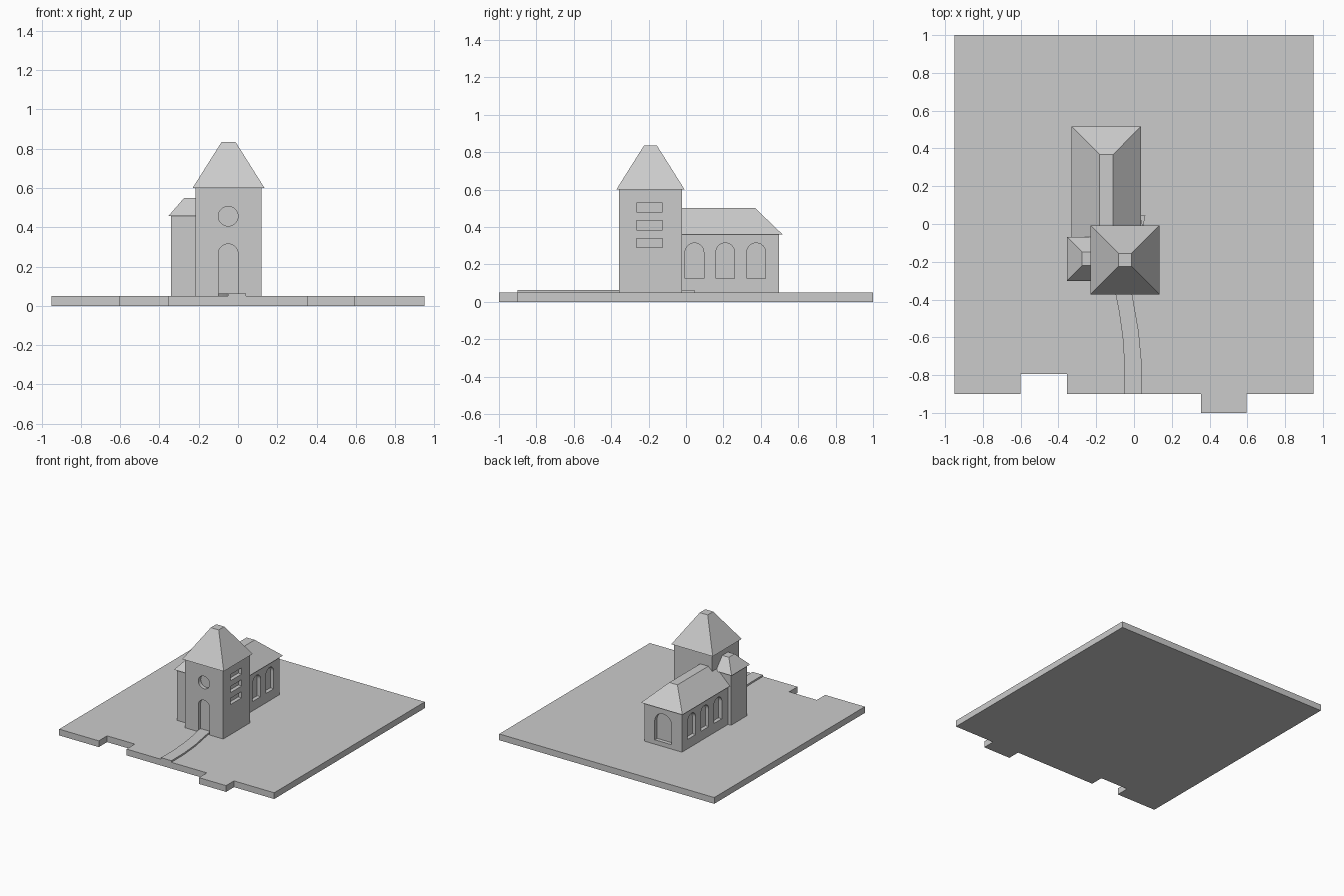
import bpy, bmesh, math
from mathutils import Matrix, Vector

cube = bpy.data.objects.get("Cube")
if cube:
    bpy.data.objects.remove(cube, do_unlink=True)

GREY = (0.6, 0.6, 0.6, 1)
stone = bpy.data.materials.new("plain grey")
stone.use_nodes = True
stone.diffuse_color = GREY
stone.node_tree.nodes["Principled BSDF"].inputs["Base Color"].default_value = GREY

GROUND, SUNK = 0.05, 0.04


def finish(name, bm):
    bmesh.ops.recalc_face_normals(bm, faces=bm.faces)
    mesh = bpy.data.meshes.new(name)
    bm.to_mesh(mesh)
    bm.free()
    mesh.materials.append(stone)
    obj = bpy.data.objects.new(name, mesh)
    bpy.context.collection.objects.link(obj)
    return obj


def loft(bm, lower, upper):
    """Closed solid between two rings with equal point counts."""
    a = [bm.verts.new(p) for p in lower]
    b = [bm.verts.new(p) for p in upper]
    bm.faces.new(a)
    bm.faces.new(b)
    for i in range(len(a)):
        j = (i + 1) % len(a)
        bm.faces.new((a[i], a[j], b[j], b[i]))


def rect(x0, x1, y0, y1, z):
    return [(x0, y0, z), (x1, y0, z), (x1, y1, z), (x0, y1, z)]


def square(cx, cy, half, z):
    return rect(cx - half, cx + half, cy - half, cy + half, z)


def solid(name, lower, upper):
    bm = bmesh.new()
    loft(bm, lower, upper)
    return finish(name, bm)


def slab(name, outline, z0, z1):
    return solid(name, [(x, y, z0) for x, y in outline], [(x, y, z1) for x, y in outline])


# Opening outlines as (across, height)
def arch(c, half, z0, top):
    spring = top - half
    curve = [(c + half * math.cos(math.pi * i / 16), spring + half * math.sin(math.pi * i / 16))
             for i in range(17)]
    return [(c - half, z0), (c + half, z0)] + curve


def disc(c, z, r):
    return [(c + r * math.cos(math.tau * i / 32), z + r * math.sin(math.tau * i / 32))
            for i in range(32)]


def box(c, half, z0, z1):
    return [(c - half, z0), (c + half, z0), (c + half, z1), (c - half, z1)]


def carve(obj, openings, depth=0.03):
    """Recess each (outline, axis, wall position, outward sign) into the wall."""
    bm = bmesh.new()
    for outline, axis, wall, out in openings:
        rings = []
        for d in (wall + out * 0.03, wall - out * depth):
            rings.append([(d, u, z) if axis == "x" else (u, d, z) for u, z in outline])
        loft(bm, *rings)
    cutter = finish("opening_cutter", bm)
    cutter.hide_render = True
    mod = obj.modifiers.new("openings", "BOOLEAN")
    mod.object = cutter
    mod.solver = "EXACT"
    graph = bpy.context.evaluated_depsgraph_get()
    carved = bpy.data.meshes.new_from_object(obj.evaluated_get(graph))
    obj.modifiers.clear()
    obj.data = carved
    bpy.data.objects.remove(cutter, do_unlink=True)


# Ground plate with a notch and a tab on the front edge
slab("ground_plate", [
    (-0.95, -0.9), (-0.6, -0.9), (-0.6, -0.795), (-0.355, -0.795), (-0.355, -0.9),
    (0.355, -0.9), (0.355, -1), (0.595, -1), (0.595, -0.9), (0.95, -0.9),
    (0.95, 1), (-0.95, 1)], 0, GROUND)

# Curved path to the door, and its small tip behind the tower
left_edge = [(-0.05, -0.9), (-0.05, -0.75), (-0.06, -0.6), (-0.078, -0.47), (-0.1, -0.36), (-0.1, -0.3)]
right_edge = [(0.0, -0.3), (-0.012, -0.36), (0.002, -0.44), (0.025, -0.57), (0.04, -0.73), (0.042, -0.9)]
slab("path", left_edge + right_edge, SUNK, 0.063)
slab("path_tip", [(0.045, -0.03), (0.06, 0.045), (0.035, 0.045)], SUNK, 0.063)

# Tower
TX, TY, TH = -0.048, -0.19, 0.168
tower = solid("tower", square(TX, TY, TH, SUNK), square(TX, TY, TH, 0.6))
front, side = TY - TH, TX + TH
openings = [(arch(-0.05, 0.05, 0.03, 0.315), "y", front, -1),
            (disc(-0.05, 0.456, 0.05), "y", front, -1)]
openings += [(box(-0.195, 0.07, z, z + 0.05), "x", side, 1) for z in (0.29, 0.385, 0.48)]
carve(tower, openings)
solid("tower_roof", square(TX, TY, 0.183, 0.6), square(TX, TY, 0.035, 0.835))

# Side turret
SX, SY = -0.238, -0.185
solid("turret", square(SX, SY, 0.102, SUNK), square(SX, SY, 0.102, 0.456))
solid("turret_roof", square(SX, SY, 0.117, 0.456), square(SX, SY, 0.036, 0.55))

# Long hall with windows on both sides and the back
X0, X1, Y0, Y1 = -0.313, 0.018, -0.1, 0.498
hall = solid("hall", rect(X0, X1, Y0, Y1, SUNK), rect(X0, X1, Y0, Y1, 0.36))
openings = [(arch(-0.147, 0.075, 0.085, 0.31), "y", Y1, 1)]
for y in (0.045, 0.21, 0.375):
    for wall, out in ((X0, -1), (X1, 1)):
        openings.append((arch(y, 0.05, 0.125, 0.315), "x", wall, out))
carve(hall, openings)
solid("hall_roof", rect(-0.33, 0.036, Y0, 0.517, 0.36), rect(-0.182, -0.11, Y0, 0.368, 0.503))
